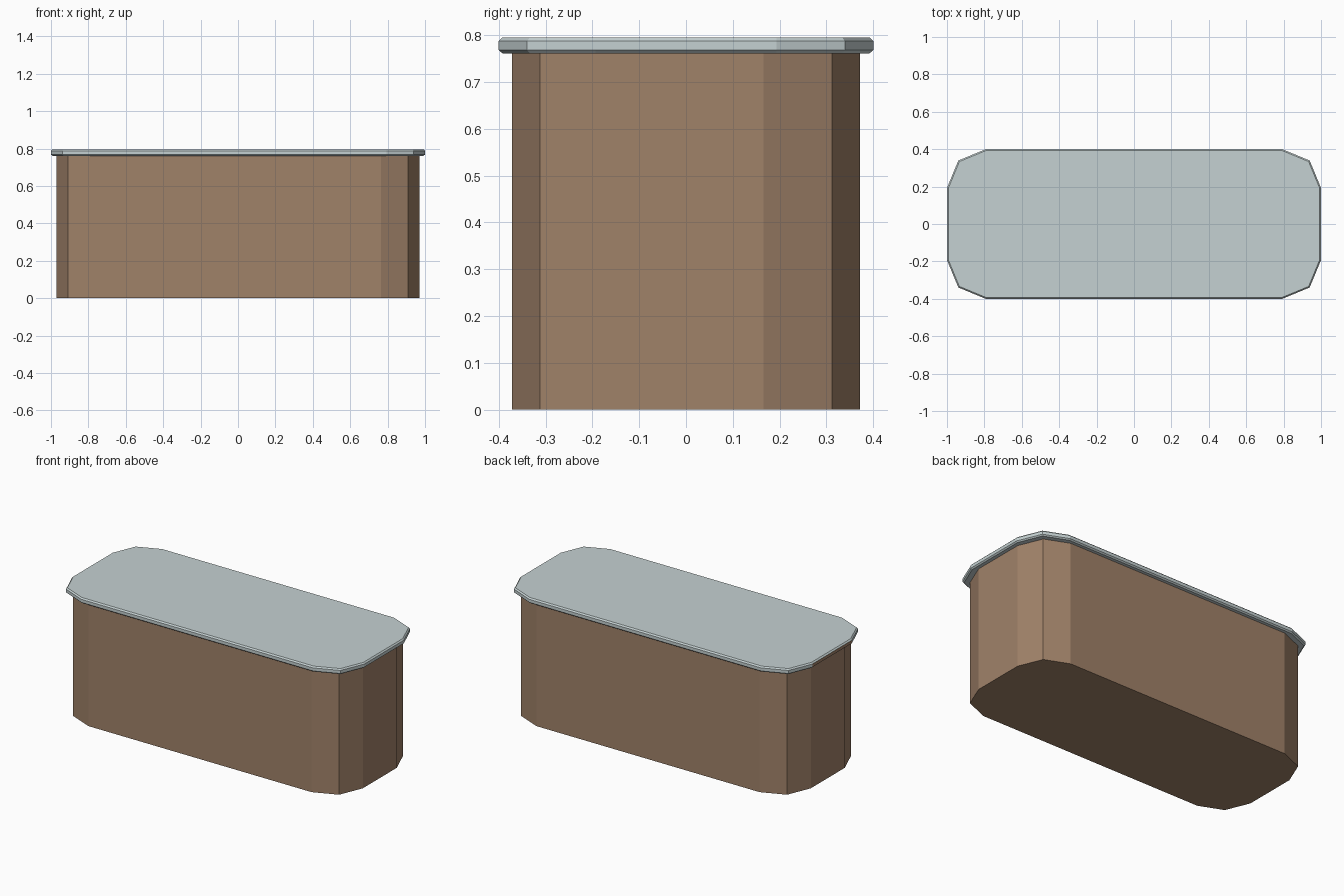
import bpy, bmesh, math

if "Cube" in bpy.data.objects:
    bpy.data.objects.remove(bpy.data.objects["Cube"])


def material(name, rgb):
    m = bpy.data.materials.new(name)
    m.diffuse_color = (*rgb, 1)
    m.use_nodes = True
    m.node_tree.nodes["Principled BSDF"].inputs["Base Color"].default_value = m.diffuse_color
    return m


wood = material("brown_wood", (0.352, 0.223, 0.141))
stone = material("pale_grey", (0.56, 0.64, 0.645))


def outline(hx, hy, r, steps=2):
    """Rounded rectangle with a few flat steps per corner."""
    pts = []
    for q, (sx, sy) in enumerate(((1, 1), (-1, 1), (-1, -1), (1, -1))):
        for i in range(steps + 1):
            a = math.pi / 2 * (q + i / steps)
            pts.append((sx * (hx - r) + r * math.cos(a),
                        sy * (hy - r) + r * math.sin(a)))
    return pts


def loft(name, rings, mats):
    """Stack outlines (hx, hy, r, z) into a closed solid."""
    bm = bmesh.new()
    loops = [[bm.verts.new((x, y, z)) for x, y in outline(hx, hy, r)]
             for hx, hy, r, z in rings]
    for a, b in zip(loops, loops[1:]):
        n = len(a)
        for i in range(n):
            j = (i + 1) % n
            bm.faces.new((a[i], a[j], b[j], b[i]))
    bm.faces.new(loops[0][::-1])
    bm.faces.new(loops[-1])
    bm.normal_update()
    mesh = bpy.data.meshes.new(name)
    bm.to_mesh(mesh)
    bm.free()
    for m in mats:
        mesh.materials.append(m)
    ob = bpy.data.objects.new(name, mesh)
    bpy.context.collection.objects.link(ob)
    return ob


# Counter body
loft("counter_body", [(0.97, 0.372, 0.206, 0), (0.97, 0.372, 0.206, 0.762)], [wood])

# Overhanging worktop with chamfered rim
c = 0.008
top = loft("worktop", [(1 - c, 0.4 - c, 0.207 - c, 0.761), (1, 0.4, 0.207, 0.768),
                       (1, 0.4, 0.207, 0.787), (1 - c, 0.4 - c, 0.207 - c, 0.795)],
           [stone, wood])

# Brown edge strip on the left end of the worktop
for p in top.data.polygons:
    if p.normal.x < -0.99:
        p.material_index = 1
